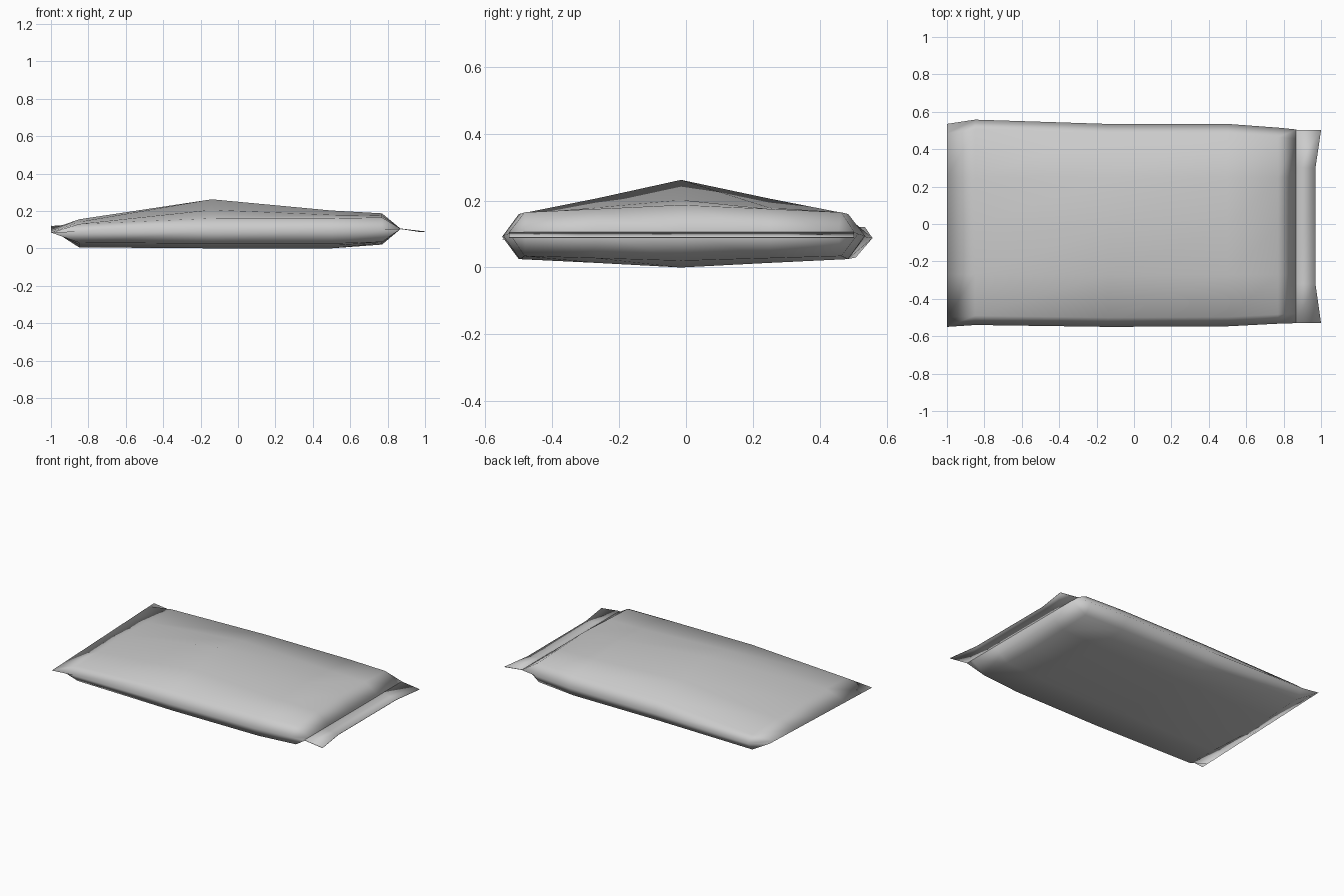
import bpy
import bmesh

cube = bpy.data.objects.get("Cube")
if cube:
    bpy.data.objects.remove(cube, do_unlink=True)

GREY = (0.6, 0.6, 0.6, 1)
mat = bpy.data.materials.new("sack grey")
mat.use_nodes = True
mat.diffuse_color = GREY
bsdf = mat.node_tree.nodes["Principled BSDF"]
bsdf.inputs["Base Color"].default_value = GREY
bsdf.inputs["Roughness"].default_value = 0.8


def finish(bm, name):
    """Turn a bmesh into a smooth shaded object."""
    bmesh.ops.remove_doubles(bm, verts=bm.verts, dist=0.0005)
    bmesh.ops.recalc_face_normals(bm, faces=bm.faces)
    for f in bm.faces:
        f.smooth = True
    mesh = bpy.data.meshes.new(name)
    bm.to_mesh(mesh)
    bm.free()
    mesh.materials.append(mat)
    obj = bpy.data.objects.new(name, mesh)
    bpy.context.collection.objects.link(obj)
    return obj


def lerp(a, b, t):
    return a + (b - a) * t


def ring(bm, x, front, back, seam, heights, tilt=0.0):
    """Cross-section: seam, shoulder, quarter, ridge and back again, above and below."""
    columns = [front, front + 0.05, -0.27, -0.015, 0.25, back - 0.05, back]
    top, shoulder, low, bottom = heights

    def side(edge, mid):
        return [seam, edge, lerp(edge, mid, 0.45), mid,
                lerp(edge, mid, 0.45), edge, seam]

    def lift(y):
        return tilt * (y - front) / (back - front)

    upper = [(x, y, z + lift(y)) for y, z in zip(columns, side(shoulder, top))]
    lower = [(x, y, z + lift(y)) for y, z in zip(columns, side(low, bottom))]
    return [bm.verts.new(p) for p in upper + lower[-2:0:-1]]


# Stuffed body: x, front y, back y, seam z, (ridge, shoulder, low edge, belly), tilt
sections = [
    (-1.00, -0.55, 0.535, 0.083, (0.083,) * 4, 0.038),
    (-0.85, -0.54, 0.558, 0.088, (0.155, 0.130, 0.030, 0.005)),
    (-0.14, -0.55, 0.535, 0.092, (0.262, 0.160, 0.025, 0.0)),
    (0.50, -0.547, 0.535, 0.095, (0.202, 0.160, 0.025, 0.0)),
    (0.77, -0.533, 0.515, 0.100, (0.187, 0.165, 0.034, 0.02)),
    (0.87, -0.530, 0.505, 0.104, (0.104,) * 4),
]
bm = bmesh.new()
rings = [ring(bm, *s) for s in sections]
for a, b in zip(rings, rings[1:]):
    for i in range(len(a)):
        j = (i + 1) % len(a)
        bm.faces.new((a[i], a[j], b[j], b[i]))
finish(bm, "sack_body")

# Flat sewn hem at one end, with its corners pulled outwards
bm = bmesh.new()
hem = []
for y, tip in ((-0.53, 1.0), (-0.32, 0.97), (0.3, 0.97), (0.502, 1.0)):
    hem.append([bm.verts.new((x, y, z)) for x, z in ((0.865, 0.105), (tip, 0.089))])
for a, b in zip(hem, hem[1:]):
    bm.faces.new((a[0], a[1], b[1], b[0]))
obj = finish(bm, "end_hem")
thick = obj.modifiers.new("thickness", 'SOLIDIFY')
thick.thickness = 0.003
thick.offset = 0
